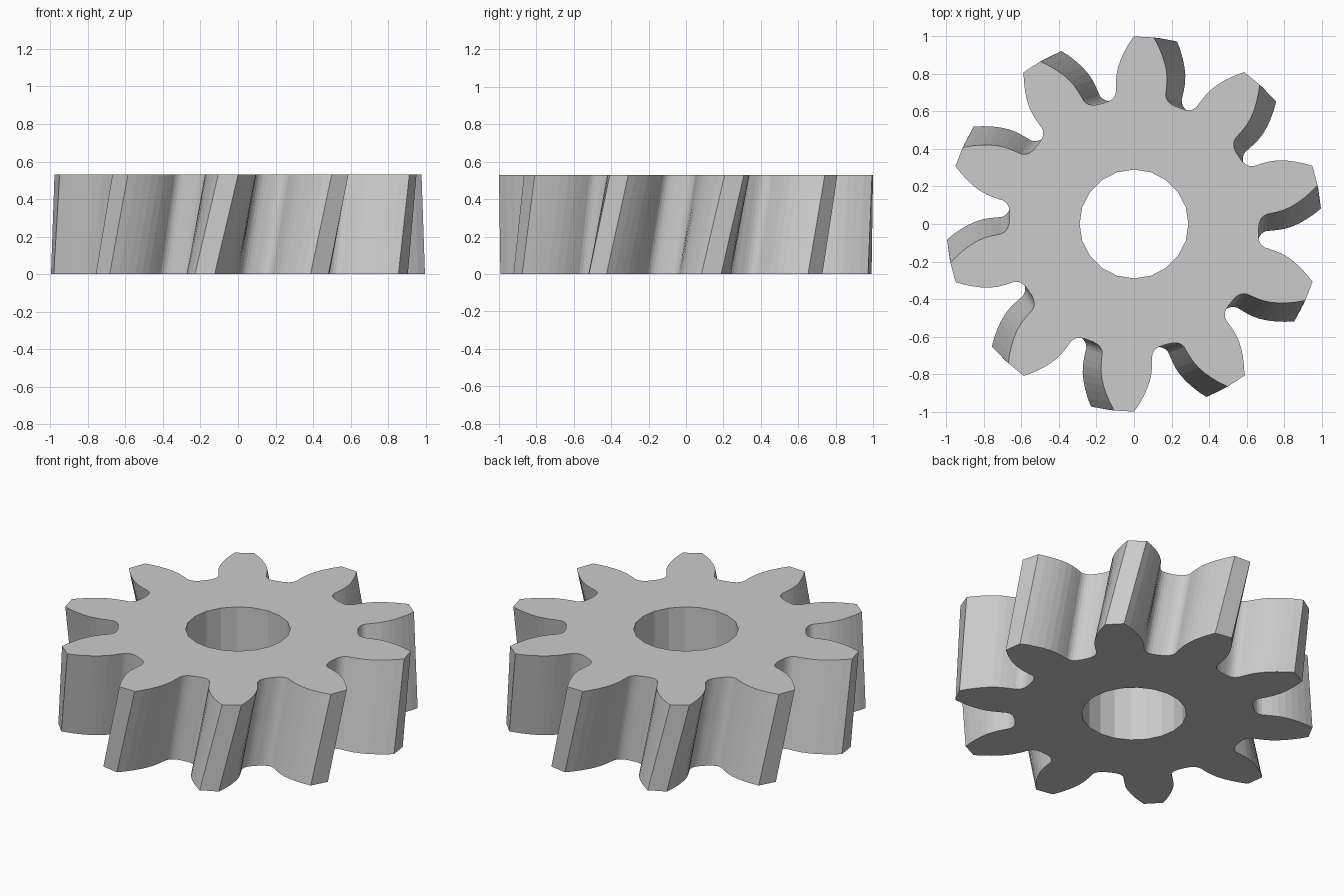
import bpy
import bmesh
from math import cos, sin, radians, tau

TEETH = 10
HEIGHT = 0.53
TWIST = radians(7.2)
TOOTH_CENTRE = radians(87)
BORE_RADIUS = 0.29
BORE_SIDES = 20

# Half of one tooth, from tip to valley: (radius, degrees from the tooth centre)
HALF_TOOTH = [
    (1.0, 3.05), (0.96, 4.7), (0.917, 6.3), (0.88, 7.6), (0.84, 8.8),
    (0.80, 9.7), (0.765, 10.2), (0.73, 10.6), (0.71, 10.8), (0.695, 11.3),
    (0.683, 12.1), (0.674, 13.2), (0.668, 14.6), (0.665, 16.3),
]


def make_material(name, colour):
    material = bpy.data.materials.new(name)
    material.use_nodes = True
    material.diffuse_color = colour
    material.node_tree.nodes["Principled BSDF"].inputs["Base Color"].default_value = colour
    return material


def polar(radius, angle, z):
    return (radius * cos(angle), radius * sin(angle), z)


def gear_outline():
    """All teeth in turn, as (radius, angle) going counter-clockwise."""
    right = [(r, -a) for r, a in reversed(HALF_TOOTH)]
    tooth = right + HALF_TOOTH
    return [(r, TOOTH_CENTRE + tau * i / TEETH + radians(a))
            for i in range(TEETH) for r, a in tooth]


def add_loop(bm, points, z, turn=0.0):
    """A closed ring of vertices and edges at one height."""
    verts = [bm.verts.new(polar(r, a + turn, z)) for r, a in points]
    edges = [bm.edges.new((v, verts[i - 1])) for i, v in enumerate(verts)]
    return verts, edges


def bridge(bm, lower, upper):
    for i in range(len(lower)):
        bm.faces.new((lower[i - 1], lower[i], upper[i], upper[i - 1]))


for_removal = bpy.data.objects.get("Cube")
if for_removal:
    bpy.data.objects.remove(for_removal, do_unlink=True)

bm = bmesh.new()
teeth = gear_outline()
bore = [(BORE_RADIUS, tau * i / BORE_SIDES) for i in range(BORE_SIDES)]

# Twisted tooth rings and straight bore rings
teeth_low, teeth_low_edges = add_loop(bm, teeth, 0, -TWIST)
teeth_high, teeth_high_edges = add_loop(bm, teeth, HEIGHT)
bore_low, bore_low_edges = add_loop(bm, bore, 0)
bore_high, bore_high_edges = add_loop(bm, bore, HEIGHT)

# End faces with the hole left open
bmesh.ops.triangle_fill(bm, use_beauty=True, edges=teeth_low_edges + bore_low_edges)
bmesh.ops.triangle_fill(bm, use_beauty=True, edges=teeth_high_edges + bore_high_edges)

# Helical tooth walls and bore wall
bridge(bm, teeth_low, teeth_high)
bridge(bm, bore_low, bore_high)
bmesh.ops.recalc_face_normals(bm, faces=bm.faces)

mesh = bpy.data.meshes.new("helical_gear")
bm.to_mesh(mesh)
bm.free()
mesh.materials.append(make_material("plain grey", (0.6, 0.6, 0.6, 1)))
gear = bpy.data.objects.new("helical_gear", mesh)
bpy.context.collection.objects.link(gear)
